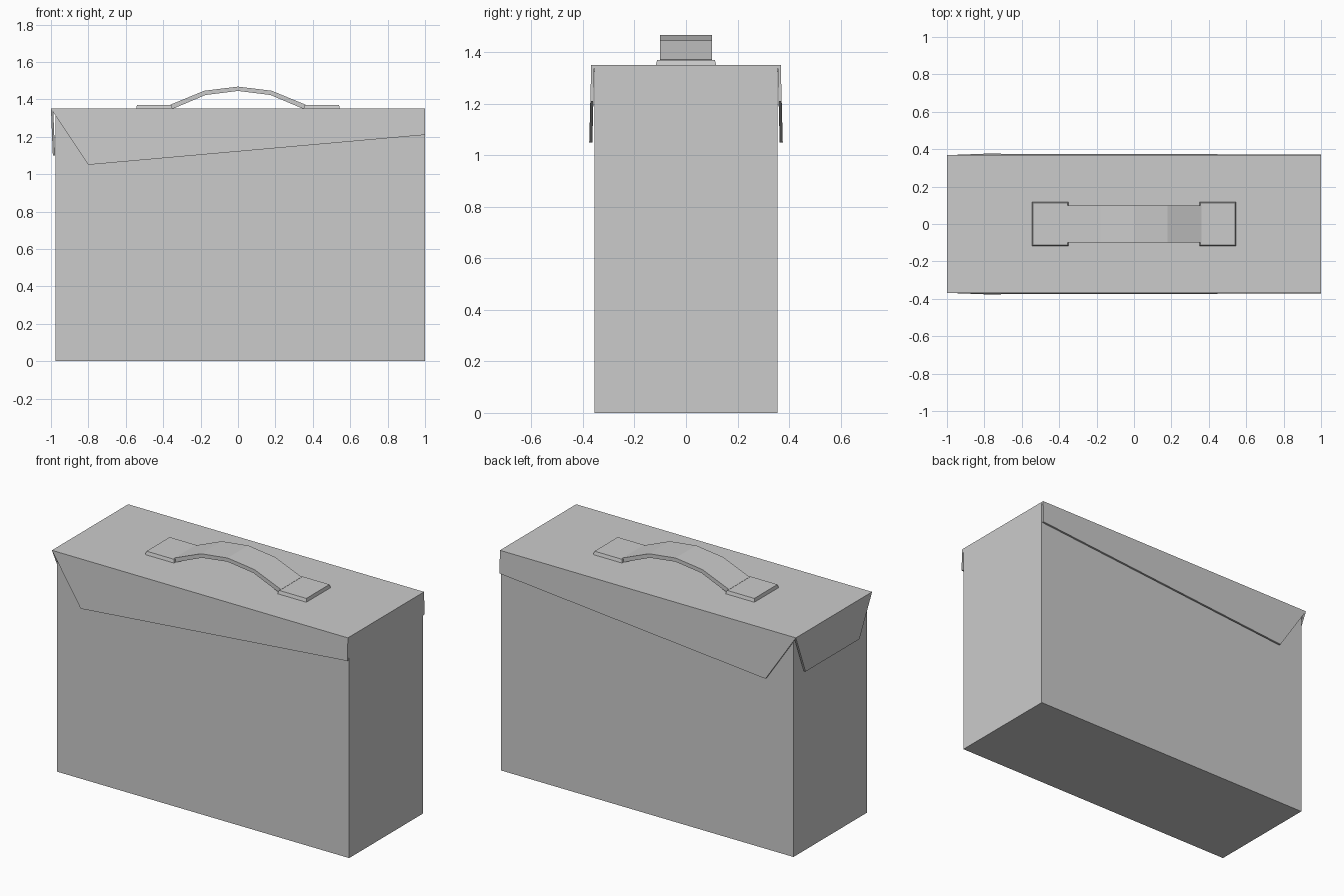
import bpy
import bmesh

old = bpy.data.objects.get("Cube")
if old:
    bpy.data.objects.remove(old, do_unlink=True)

# single grey paint
grey = bpy.data.materials.new("plain_grey")
grey.use_nodes = True
colour = (0.6, 0.6, 0.6, 1)
grey.diffuse_color = colour
grey.node_tree.nodes["Principled BSDF"].inputs["Base Color"].default_value = colour


def loft(name, ring_a, ring_b):
    """Solid between two matching outlines."""
    bm = bmesh.new()
    a = [bm.verts.new(p) for p in ring_a]
    b = [bm.verts.new(p) for p in ring_b]
    bm.faces.new(a)
    bm.faces.new(b)
    n = len(a)
    for i in range(n):
        j = (i + 1) % n
        bm.faces.new((a[i], a[j], b[j], b[i]))
    bmesh.ops.recalc_face_normals(bm, faces=bm.faces)
    mesh = bpy.data.meshes.new(name)
    bm.to_mesh(mesh)
    bm.free()
    mesh.materials.append(grey)
    obj = bpy.data.objects.new(name, mesh)
    bpy.context.collection.objects.link(obj)
    return obj


def rect(x0, x1, y, z):
    return [(x0, -y, z), (x1, -y, z), (x1, y, z), (x0, y, z)]


TOP = 1.35
LID_Y = 0.368

# case body and lid plate
loft("case_body", rect(-0.975, 1, 0.355, 0), rect(-0.975, 1, 0.355, TOP - 0.01))
loft("lid_top", rect(-1, 1, LID_Y - 0.008, TOP - 0.012), rect(-1, 1, LID_Y, TOP))

# slanted side flaps, leaning slightly outward toward the lower edge
flap = [(-1, TOP), (-0.8, 1.05), (1, 1.21), (1, TOP)]
for side, label in ((-1, "front"), (1, "back")):
    outer = [(x, side * (LID_Y + (TOP - z) * 0.026), z) for x, z in flap]
    inner = [(x, side * (abs(y) - 0.012), z) for x, y, z in outer]
    loft(label + "_flap", outer, inner)

# tapered end flap
end = [(-LID_Y, TOP), (-0.26, 1.1), (0.26, 1.1), (LID_Y, TOP)]
outer = [(-1 + (TOP - z) * 0.04, y, z) for y, z in end]
loft("end_flap", outer, [(x + 0.012, y, z) for x, y, z in outer])

# handle pads
for side, label in ((-1, "right"), (1, "left")):
    loft(label + "_handle_pad",
         rect(side * 0.35, side * 0.545, 0.118, TOP - 0.002),
         rect(side * 0.355, side * 0.54, 0.112, TOP + 0.02))

# arched handle strap
half = [(0.36, 1.372), (0.18, 1.446), (0, 1.468)]
upper = [(-x, z) for x, z in half] + [(x, z) for x, z in half[-2::-1]]
lower = [(x * 0.97, z - 0.023) for x, z in reversed(upper)]
arch = upper + lower
loft("handle_strap", [(x, -0.1, z) for x, z in arch], [(x, 0.1, z) for x, z in arch])
